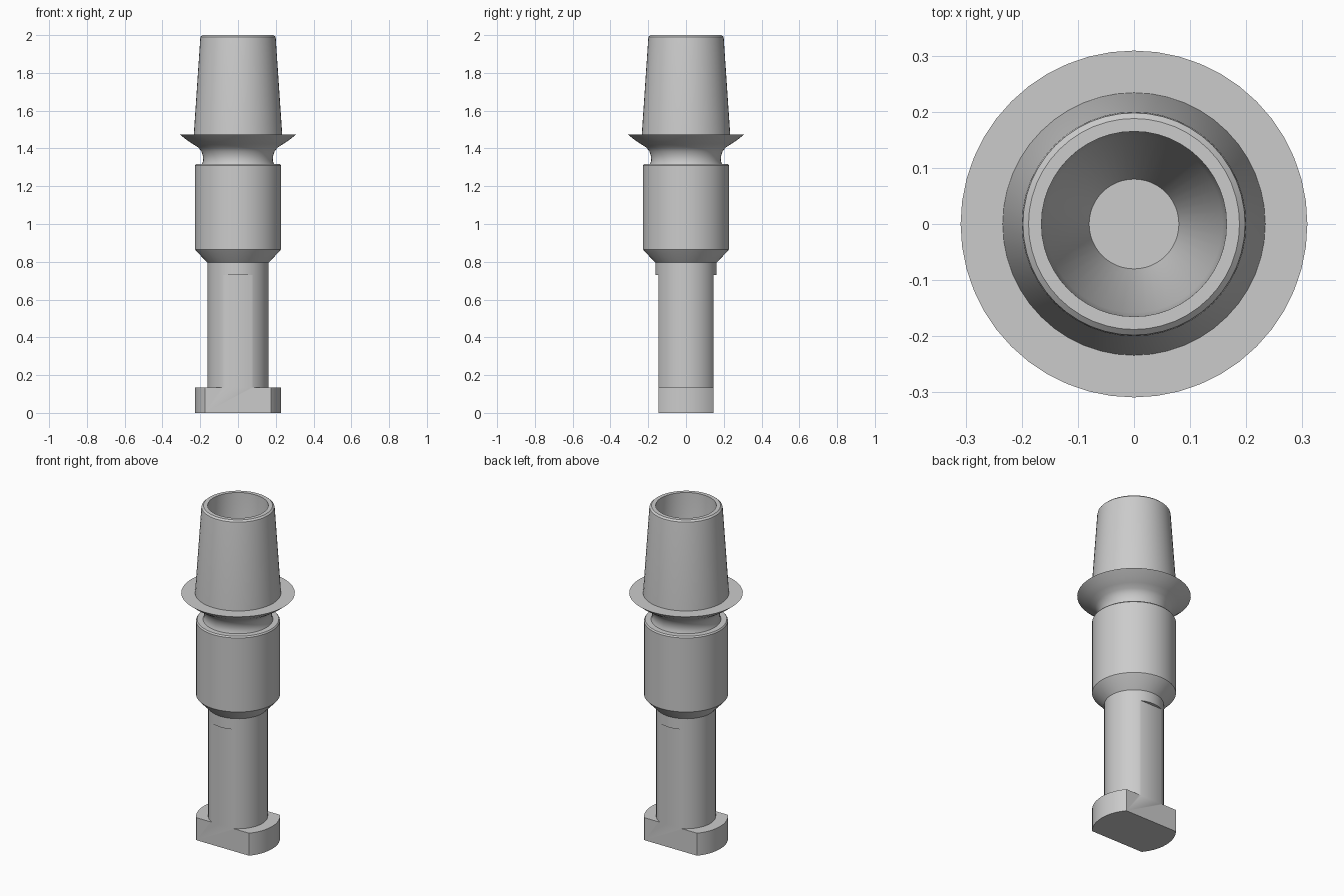
import bpy, bmesh, math

if "Cube" in bpy.data.objects:
    bpy.data.objects.remove(bpy.data.objects["Cube"], do_unlink=True)

COLOR = (0.6, 0.6, 0.6, 1.0)
metal = bpy.data.materials.new("light_grey_metal")
metal.use_nodes = True
metal.diffuse_color = COLOR
metal.node_tree.nodes["Principled BSDF"].inputs["Base Color"].default_value = COLOR

SEGMENTS = 48
FLAT = 0.145  # half distance between the two flats


def lathe(profile):
    """Revolve (radius, height) points around z and close both ends."""
    bm = bmesh.new()
    rings = []
    for r, z in profile:
        angles = [2 * math.pi * i / SEGMENTS for i in range(SEGMENTS)]
        rings.append([bm.verts.new((r * math.cos(a), r * math.sin(a), z)) for a in angles])
    for low, high in zip(rings, rings[1:]):
        for i in range(SEGMENTS):
            j = (i + 1) % SEGMENTS
            bm.faces.new((low[i], low[j], high[j], high[i]))
    bm.faces.new(rings[0][::-1])
    bm.faces.new(rings[-1])
    return bm


def cut_flats(bm):
    """Slice off the front and back and cap the cuts."""
    for side in (-1, 1):
        cut = bmesh.ops.bisect_plane(
            bm, geom=bm.verts[:] + bm.edges[:] + bm.faces[:],
            plane_co=(0, side * FLAT, 0), plane_no=(0, side, 0), clear_outer=True)
        edges = [e for e in cut["geom_cut"] if isinstance(e, bmesh.types.BMEdge)]
        bmesh.ops.holes_fill(bm, edges=edges, sides=0)


def finish(bm, name):
    bmesh.ops.recalc_face_normals(bm, faces=bm.faces[:])
    mesh = bpy.data.meshes.new(name)
    bm.to_mesh(mesh)
    bm.free()
    mesh.materials.append(metal)
    obj = bpy.data.objects.new(name, mesh)
    bpy.context.collection.objects.link(obj)
    bpy.ops.object.select_all(action="DESELECT")
    obj.select_set(True)
    bpy.context.view_layer.objects.active = obj
    bpy.ops.object.shade_smooth_by_angle(angle=math.radians(30))


# Flattened shank with its T-shaped foot
HEAD_R, SHANK_R = 0.228, 0.162
foot = lathe([(HEAD_R, 0), (HEAD_R, 0.135), (SHANK_R, 0.135), (SHANK_R, 0.73)])
cut_flats(foot)
finish(foot, "flattened_shank")

# Round collar, barrel, flared flange and hollow tapered post
upper = [
    (SHANK_R, 0.73), (SHANK_R, 0.795),                 # collar
    (0.222, 0.858), (0.228, 0.866),                    # lower bevel
    (0.228, 1.31), (0.222, 1.318), (0.19, 1.318),      # barrel
    (0.184, 1.335), (0.186, 1.36), (0.194, 1.385),     # neck
    (0.21, 1.405), (0.24, 1.424), (0.272, 1.445),      # flare
    (0.309, 1.475), (0.234, 1.475),                    # flange top
    (0.2, 1.98), (0.198, 1.991), (0.188, 2.0),         # tapered post
    (0.165, 2.0), (0.158, 1.62), (0.08, 1.35),         # bore
]
finish(lathe(upper), "barrel_flange_and_post")
